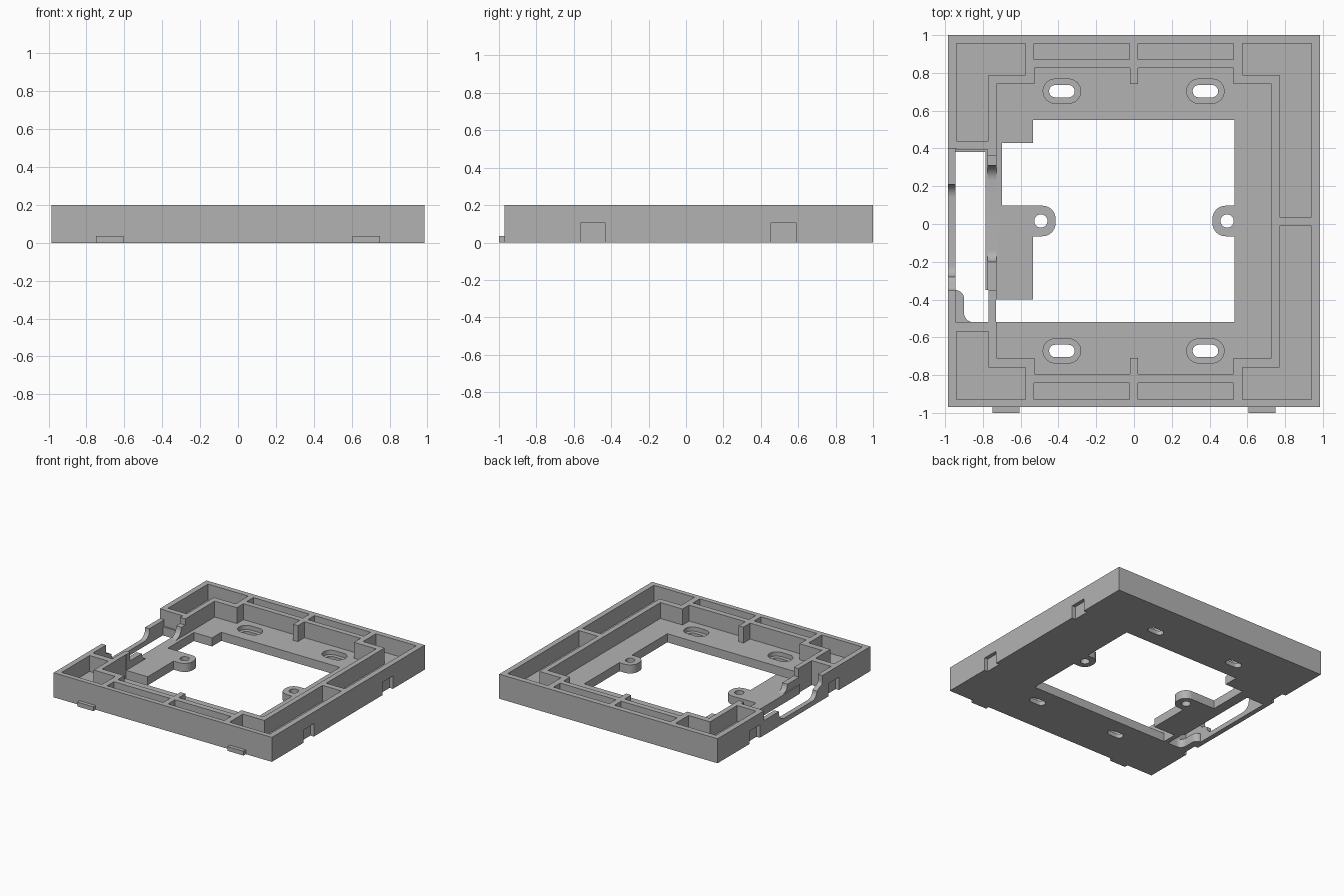
import bpy, bmesh
from math import cos, sin, radians
from mathutils import Vector

cube = bpy.data.objects.get("Cube")
if cube:
    bpy.data.objects.remove(cube, do_unlink=True)

FLOOR, TOP, OVER = 0.07, 0.2, 0.3

grey = bpy.data.materials.new("light grey plastic")
grey.use_nodes = True
grey.diffuse_color = (0.45, 0.45, 0.45, 1)
grey.node_tree.nodes["Principled BSDF"].inputs["Base Color"].default_value = (0.45, 0.45, 0.45, 1)


def prism(name, pts, lo, hi, axis="z"):
    """Extrude a closed outline along z (xy points) or along x (yz points)."""
    place = (lambda p, h: Vector((p[0], p[1], h))) if axis == "z" else (lambda p, h: Vector((h, p[0], p[1])))
    bm = bmesh.new()
    face = bm.faces.new([bm.verts.new(place(p, lo)) for p in pts])
    ext = bmesh.ops.extrude_face_region(bm, geom=[face])
    verts = [v for v in ext["geom"] if isinstance(v, bmesh.types.BMVert)]
    bmesh.ops.translate(bm, verts=verts, vec=place((0, 0), hi - lo))
    bmesh.ops.recalc_face_normals(bm, faces=bm.faces[:])
    mesh = bpy.data.meshes.new(name)
    bm.to_mesh(mesh)
    bm.free()
    mesh.materials.append(grey)
    ob = bpy.data.objects.new(name, mesh)
    bpy.context.collection.objects.link(ob)
    return ob


def rect(x0, x1, y0, y1):
    return [(x0, y0), (x1, y0), (x1, y1), (x0, y1)]


def arc(cx, cy, r, a0, a1, n=8):
    return [(cx + r * cos(radians(a0 + (a1 - a0) * i / n)),
             cy + r * sin(radians(a0 + (a1 - a0) * i / n))) for i in range(n + 1)]


def obround(cx, cy, half, r):
    return arc(cx + half, cy, r, -90, 90) + arc(cx - half, cy, r, 90, 270)


def combine(tool, operation="DIFFERENCE"):
    """Apply a boolean to the frame and discard the tool."""
    mod = frame.modifiers.new("combine", "BOOLEAN")
    mod.operation, mod.solver, mod.object = operation, "EXACT", tool
    bpy.context.view_layer.objects.active = frame
    bpy.ops.object.modifier_apply(modifier=mod.name)
    bpy.data.objects.remove(tool, do_unlink=True)


def cut(pts, lo=FLOOR, hi=OVER, axis="z"):
    combine(prism("cutter", pts, lo, hi, axis))


frame = prism("mounting_frame", rect(-0.985, 0.985, -0.97, 1.0), 0, TOP)

# Stepped central recess, leaving a short rib in the middle of each end
recess = []
for sx, sy in ((-1, -1), (1, -1), (1, 1), (-1, 1)):
    yi, yo = (0.74, 0.825) if sy > 0 else (-0.71, -0.795)
    quarter = [(sx * 0.728, yi), (sx * 0.528, yi), (sx * 0.528, yo), (sx * 0.022, yo), (sx * 0.022, yi)]
    recess += quarter if sx * sy > 0 else quarter[::-1]
cut(recess)

# L-shaped corner pockets: inner x, arm end y, outer y, shoulder y
for s, end, yo, yi in ((-1, 0.44, 0.955, 0.79), (1, 0.037, 0.955, 0.79),
                       (1, -0.01, -0.93, -0.76), (-1, -0.57, -0.93, -0.76)):
    cut([(s * 0.94, end), (s * 0.94, yo), (s * 0.575, yo), (s * 0.575, yi), (s * 0.77, yi), (s * 0.77, end)])

# Straight pockets along both ends
for y0, y1 in ((0.87, 0.955), (-0.93, -0.842)):
    for x0, x1 in ((-0.53, -0.024), (0.021, 0.527)):
        cut(rect(x0, x1, y0, y1))

# Central opening around the side tongue
cut([(0.533, -0.52), (0.533, 0.55), (-0.535, 0.55), (-0.535, 0.43), (-0.70, 0.43), (-0.70, 0.097),
     (-0.535, 0.097), (-0.535, -0.40), (-0.73, -0.40), (-0.73, -0.52)], -0.1)

# Cable slot with rounded corner, and the clearance above its ledge
cut(rect(-0.945, -0.775, -0.52, 0.395))
cut([(-0.945, 0.38), (-0.785, 0.38), (-0.785, -0.35), (-0.77, -0.35), (-0.77, -0.52)]
    + arc(-0.85, -0.47, 0.05, 270, 180) + arc(-0.945, -0.395, 0.045, 0, 90), -0.1)

# Lowered, filleted outer wall beside the slot
cut([(0.40, OVER), (0.40, 0.12), (0.21, 0.12)] + arc(0.14, 0.11, 0.07, 0, -90)
    + arc(-0.22, 0.10, 0.06, 270, 180) + [(-0.32, 0.12)] + arc(-0.32, 0.15, 0.03, 270, 180)
    + [(-0.35, OVER)], -1.1, -0.94, "x")

# Lowered, filleted inner wall beside the slot
cut([(0.36, OVER), (0.36, 0.15), (0.31, 0.15)] + arc(0.23, 0.15, 0.08, 0, -90)
    + arc(-0.14, 0.13, 0.06, 270, 180) + [(-0.35, 0.13), (-0.35, OVER)], -0.80, -0.72, "x")

# Screw ears and their holes
for s in (-1, 1):
    ear = [(s * 0.60, -0.065)] + [(s * x, y) for x, y in
          arc(0.485, 0.005, 0.07, 270, 180) + arc(0.485, 0.027, 0.07, 180, 90)] + [(s * 0.60, 0.097)]
    combine(prism("ear", ear, 0, FLOOR), "UNION")
    cut(arc(s * 0.493, 0.016, 0.035, 0, 345, 23), -0.1)

# Counterbored adjustment slots
for x in (-0.382, 0.378):
    for y in (0.703, -0.672):
        cut(obround(x, y, 0.035, 0.065), 0.035)
        cut(obround(x, y, 0.035, 0.033), -0.1)

# Clip notches low on both sides
for s in (-1, 1):
    for y0, y1 in ((-0.565, -0.43), (0.455, 0.59)):
        cut(rect(*sorted((s * 0.955, s * 1.1)), y0, y1), -0.1, 0.105)

# Front hook tabs
for s, name in ((-1, "right"), (1, "left")):
    prism("front_tab_" + name, rect(*sorted((s * 0.605, s * 0.75)), -1.0, -0.965), 0, 0.035)

# Smooth the fillets, keep the edges sharp
bpy.ops.object.select_all(action="DESELECT")
frame.select_set(True)
bpy.context.view_layer.objects.active = frame
bpy.ops.object.shade_smooth_by_angle(angle=radians(30))
